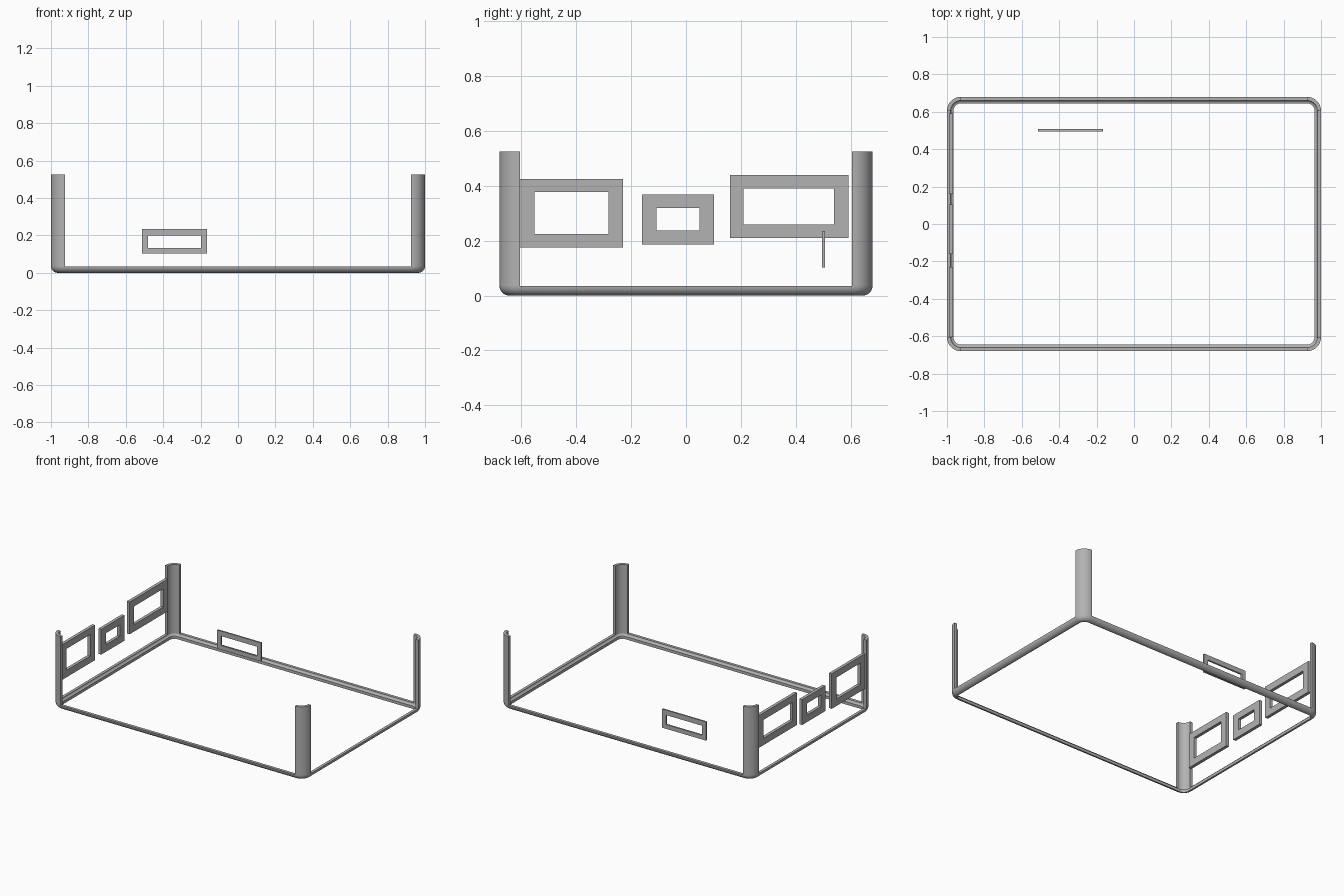
import bpy, bmesh, math
from mathutils import Vector

if "Cube" in bpy.data.objects:
    bpy.data.objects.remove(bpy.data.objects["Cube"], do_unlink=True)

HX, HY = 1.0, 0.68          # half size of the casing
CORNER, EDGE, WALL = 0.075, 0.035, 0.02
TOP = 0.525

grey = bpy.data.materials.new("plain grey")
grey.use_nodes = True
colour = (0.45, 0.45, 0.45, 1)
grey.diffuse_color = colour
grey.node_tree.nodes["Principled BSDF"].inputs["Base Color"].default_value = colour


def finish(name, bm, smooth=False):
    bmesh.ops.recalc_face_normals(bm, faces=bm.faces)
    mesh = bpy.data.meshes.new(name)
    bm.to_mesh(mesh)
    bm.free()
    mesh.materials.append(grey)
    obj = bpy.data.objects.new(name, mesh)
    bpy.context.collection.objects.link(obj)
    if smooth:
        bpy.ops.object.select_all(action='DESELECT')
        obj.select_set(True)
        bpy.context.view_layer.objects.active = obj
        bpy.ops.object.shade_smooth_by_angle(angle=math.radians(35))
    return obj


def arc(radius, start, end, steps):
    angles = [math.radians(start + (end - start) * i / steps) for i in range(steps + 1)]
    return [(radius * math.cos(a), radius * math.sin(a)) for a in angles]


def loft(bm, rings, closed):
    """Join rings of points, each ring being a closed loop."""
    rows = [[bm.verts.new(p) for p in ring] for ring in rings]
    count = len(rows[0])
    pairs = zip(rows, rows[1:] + rows[:1]) if closed else zip(rows, rows[1:])
    for a, b in pairs:
        for i in range(count):
            j = (i + 1) % count
            bm.faces.new((a[i], a[j], b[j], b[i]))
    return rows


# Base rail: a quarter-round shell swept around a rounded rectangle
profile = [(EDGE + x, EDGE + z) for x, z in
           arc(EDGE, 180, 270, 8) + arc(EDGE - WALL, 270, 180, 6)]
rings = []
for inset, z in profile:
    ring = []
    for n, (sx, sy) in enumerate(((1, 1), (-1, 1), (-1, -1), (1, -1))):
        for x, y in arc(CORNER - inset, 90 * n, 90 * n + 90, 10):
            ring.append((sx * (HX - CORNER) + x, sy * (HY - CORNER) + y, z))
    rings.append(ring)
bm = bmesh.new()
loft(bm, rings, True)
finish("base_rail", bm, True)

# Corner posts: curved shells rising from the rail
for side, sx in (("left", 1), ("right", -1)):
    for end, sy in (("front", -1), ("back", 1)):
        section = arc(CORNER, 0, 90, 12) + arc(CORNER - WALL, 90, 0, 12)
        bm = bmesh.new()
        rows = loft(bm, [[(sx * (HX - CORNER + x), sy * (HY - CORNER + y), z)
                          for x, y in section] for z in (EDGE, TOP)], False)
        for row in rows:
            for i in range(12):
                bm.faces.new((row[i], row[i + 1], row[-i - 2], row[-i - 1]))
        finish(f"{end}_{side}_post", bm, True)


def window_frame(name, outer, inner, depth, place):
    """Flat rectangular frame; outer and inner are (u0, u1, z0, z1)."""
    def loop(rect, d):
        u0, u1, z0, z1 = rect
        return [place(u, z, d) for u, z in ((u0, z0), (u1, z0), (u1, z1), (u0, z1))]
    bm = bmesh.new()
    d0, d1 = depth
    loft(bm, [loop(outer, d0), loop(outer, d1), loop(inner, d1), loop(inner, d0)], True)
    finish(name, bm)


# Three frames along the right wall
for name, outer, inner in (
        ("front_side_frame", (-0.605, -0.23, 0.175, 0.425), (-0.553, -0.282, 0.225, 0.378)),
        ("middle_side_frame", (-0.16, 0.103, 0.187, 0.368), (-0.108, 0.05, 0.238, 0.32)),
        ("back_side_frame", (0.16, 0.592, 0.21, 0.44), (0.21, 0.54, 0.26, 0.39))):
    window_frame(name, outer, inner, (-0.99, -0.968), lambda u, z, d: Vector((d, u, z)))

# Small free-standing frame near the back
window_frame("small_frame", (-0.512, -0.165, 0.102, 0.235), (-0.482, -0.197, 0.132, 0.2),
             (0.495, 0.507), lambda u, z, d: Vector((u, d, z)))
